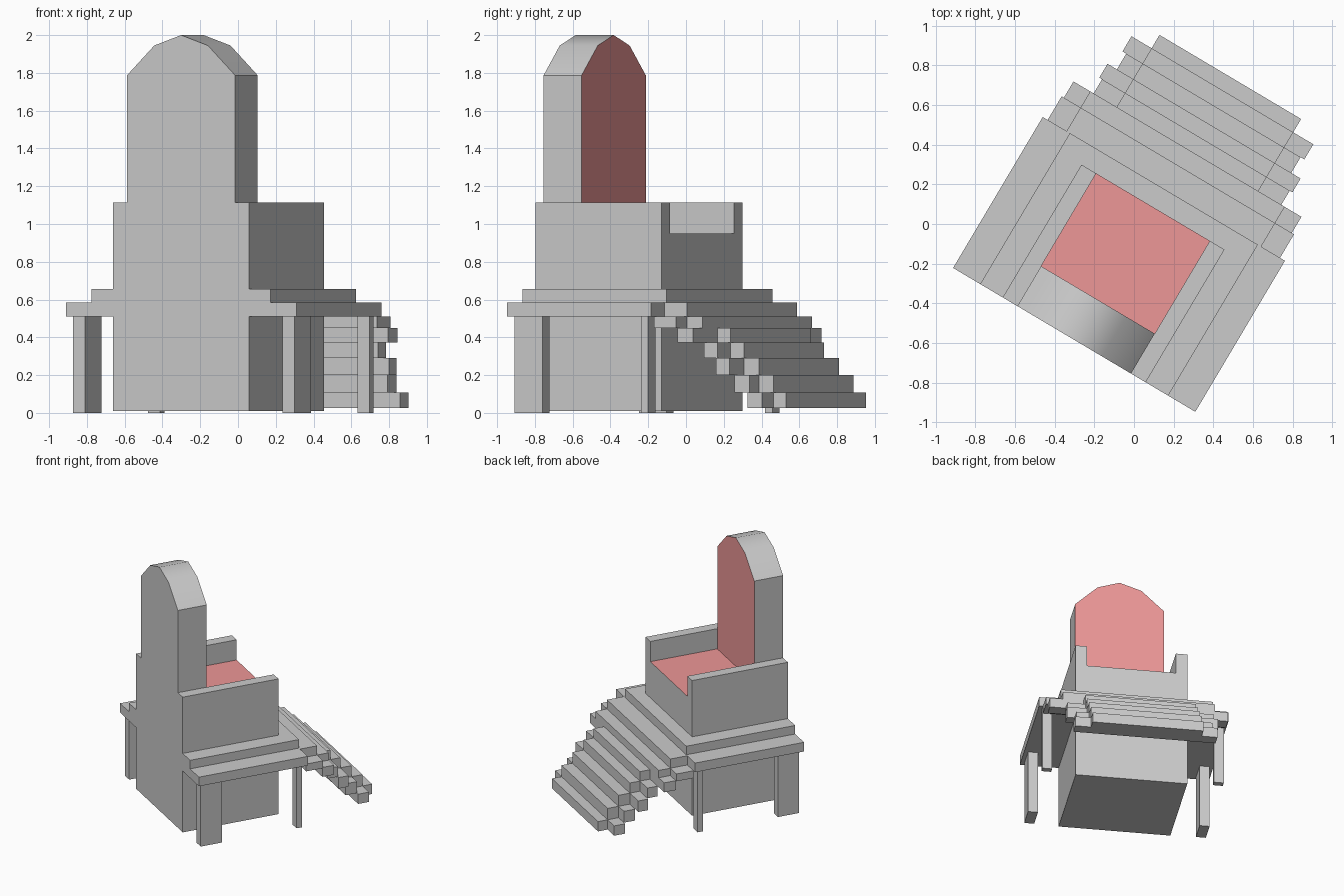
import bpy, bmesh, math
from mathutils import Matrix, Vector

if "Cube" in bpy.data.objects:
    bpy.data.objects.remove(bpy.data.objects["Cube"])

# The throne is modelled square to the axes (u = width, v = towards the stairs), then turned
TURN = Matrix.Rotation(math.radians(-30.7), 4, 'Z')
CU = 0.039          # centre line across the width
BACK = -0.656       # shared flush back plane

red = bpy.data.materials.new("red_cushion")
red.diffuse_color = (0.85, 0.31, 0.31, 1)
red.use_nodes = True
red.node_tree.nodes["Principled BSDF"].inputs["Base Color"].default_value = red.diffuse_color
grey = bpy.data.materials.new("stone")
grey.diffuse_color = (0.8, 0.8, 0.8, 1)
grey.use_nodes = True
grey.node_tree.nodes["Principled BSDF"].inputs["Base Color"].default_value = grey.diffuse_color


def extrude(name, profile, v0, v1, is_red=None, smooth=None):
    """Extrude a (u, z) profile from v0 to v1; is_red picks coloured faces."""
    bm = bmesh.new()
    face = bm.faces.new([bm.verts.new((u, v0, z)) for u, z in profile])
    out = bmesh.ops.extrude_face_region(bm, geom=[face])
    moved = [g for g in out["geom"] if isinstance(g, bmesh.types.BMVert)]
    bmesh.ops.translate(bm, vec=(0, v1 - v0, 0), verts=moved)
    bmesh.ops.recalc_face_normals(bm, faces=bm.faces)
    bm.normal_update()
    for f in bm.faces:
        if is_red and is_red(f):
            f.material_index = 1
        if smooth and smooth(f):
            f.smooth = True
    if smooth:
        for e in bm.edges:
            e.smooth = all(f.smooth for f in e.link_faces)
    bm.transform(TURN)
    mesh = bpy.data.meshes.new(name)
    bm.to_mesh(mesh)
    bm.free()
    if is_red:
        mesh.materials.append(grey)
        mesh.materials.append(red)
    ob = bpy.data.objects.new(name, mesh)
    bpy.context.collection.objects.link(ob)
    return ob


def box(name, u0, u1, v0, v1, z0, z1):
    return extrude(name, [(u0, z0), (u1, z0), (u1, z1), (u0, z1)], v0, v1)


def centred(name, half, v0, v1, z0, z1):
    return box(name, CU - half, CU + half, v0, v1, z0, z1)


# Throne body: one block with the seat sunk between two armrests
o, i = 0.419, 0.333
body = [(-o, .01), (o, .01), (o, 1.115), (i, 1.115),
        (i, .95), (-i, .95), (-i, 1.115), (-o, 1.115)]
extrude("throne_body", [(u + CU, z) for u, z in body], BACK, 0.122,
        is_red=lambda f: f.normal.z > .9 and f.calc_center_median().z < 1)

# Arched backrest with a red front
arch = [(-i, .95), (i, .95), (i, 1.787), (.165, 1.945), (0, 2.0), (-.165, 1.945), (-i, 1.787)]
extrude("backrest", [(u + CU, z) for u, z in arch], BACK, -0.422,
        is_red=lambda f: f.normal.y > .9, smooth=lambda f: f.normal.z > .3)

# Platform and the step on it
centred("platform", 0.71, BACK, 0.229, .51, .585)
centred("upper_step", 0.551, BACK, 0.229, .585, .655)

# Platform legs: deep ones at the back, thin ones at the front
for side in (-1, 1):
    tag = "left" if side < 0 else "right"
    u0, u1 = sorted((CU + side * .607, CU + side * .681))
    box(f"back_leg_{tag}", u0, u1, -.628, -.457, 0, .51)
    box(f"front_leg_{tag}", u0, u1, .15, .195, 0, .51)

# Stairs: on each level a tread, with a wider support slab behind it under the next tread
edges = [.229, .367, .462, .545, .626, .718, .807, .885]
levels = [.585, .51, .45, .373, .29, .2, .107, .027]
tread_half = [.57, .57, .415, .415, .415, .415, .415]
slab_half = [.681, .668, .55, .566, .511, .533]
for n in range(7):
    centred(f"tread_{n + 1}", tread_half[n], edges[n], edges[n + 1], levels[n + 1], levels[n])
for n in range(6):
    centred(f"support_slab_{n + 1}", slab_half[n], edges[n], edges[n + 1],
            levels[n + 2], levels[n + 1])
